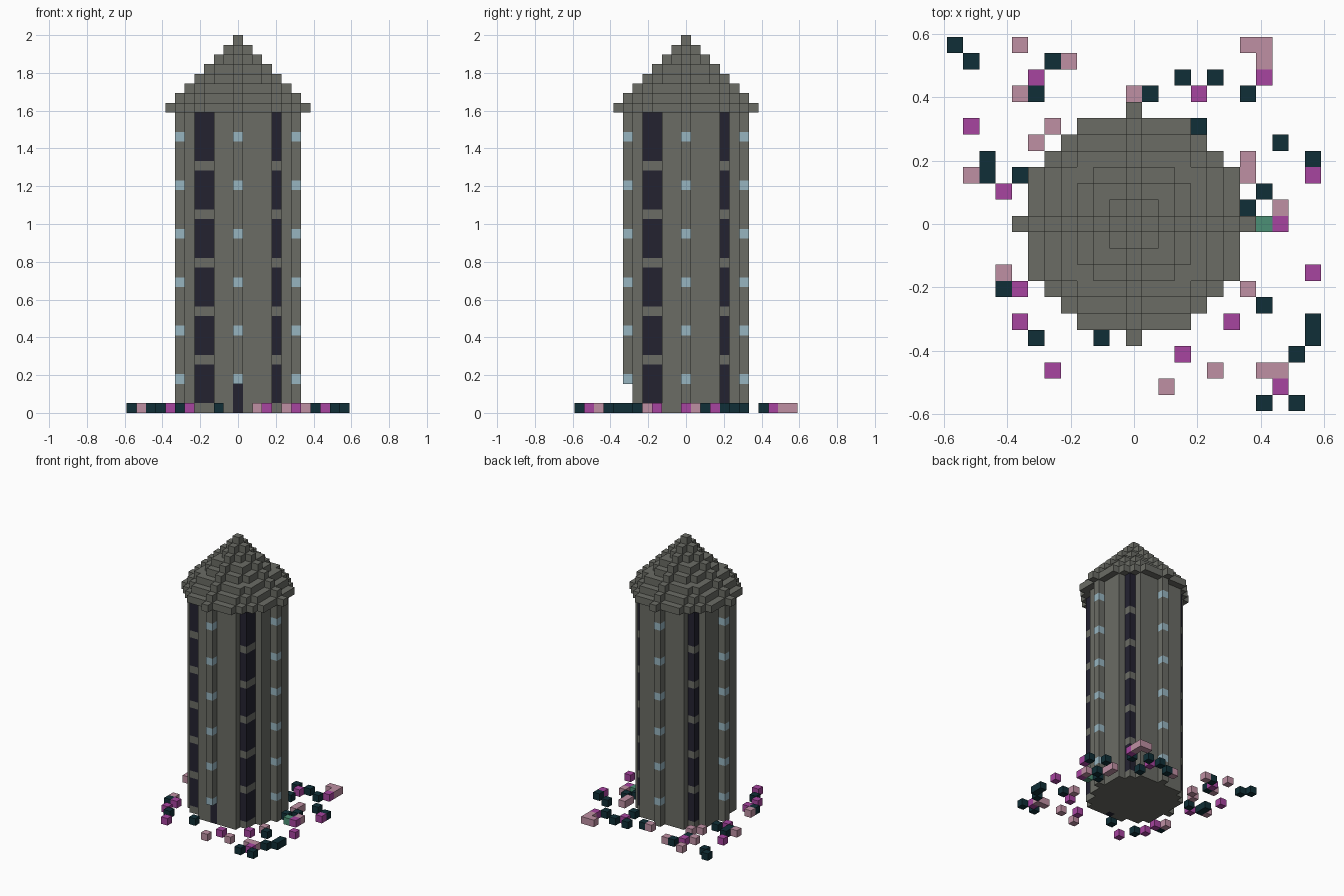
import bpy
import bmesh
from mathutils import Vector

if "Cube" in bpy.data.objects:
    bpy.data.objects.remove(bpy.data.objects["Cube"], do_unlink=True)

V = 2 / 39           # block size
WALL_TOP = 31        # layers of wall below the roof
RADIUS = 6


def make_material(name, color):
    mat = bpy.data.materials.new(name)
    mat.use_nodes = True
    mat.diffuse_color = (*color, 1)
    mat.node_tree.nodes["Principled BSDF"].inputs["Base Color"].default_value = (*color, 1)
    return mat


stone = make_material("stone grey", (0.145, 0.15, 0.13))
dark = make_material("dark opening", (0.017, 0.016, 0.03))
glass = make_material("pale blue glass", (0.31, 0.46, 0.53))
teal = make_material("dark teal", (0.005, 0.028, 0.038))
pink = make_material("dusty pink", (0.52, 0.28, 0.37))
magenta = make_material("magenta", (0.39, 0.058, 0.35))
green = make_material("leaf green", (0.073, 0.28, 0.18))

AXES = [Vector(a) for a in ((1, 0, 0), (0, 1, 0), (0, 0, 1))]


def build_blocks(name, cells):
    """Make one object from a {cell: material} map, keeping only outer faces."""
    mats = list(dict.fromkeys(cells.values()))
    bm = bmesh.new()
    for cell, mat in cells.items():
        center = Vector(cell) + Vector((0, 0, 0.5))
        for i in range(3):
            for sign in (-1, 1):
                n = AXES[i] * sign
                if tuple(int(c) for c in Vector(cell) + n) in cells:
                    continue
                u = AXES[(i + 1) % 3] / 2
                w = AXES[(i + 2) % 3] / 2 * sign
                mid = center + n / 2
                corners = (mid - u - w, mid + u - w, mid + u + w, mid - u + w)
                face = bm.faces.new([bm.verts.new(c * V) for c in corners])
                face.material_index = mats.index(mat)
    bmesh.ops.remove_doubles(bm, verts=bm.verts, dist=V / 100)
    mesh = bpy.data.meshes.new(name)
    bm.to_mesh(mesh)
    bm.free()
    for mat in mats:
        mesh.materials.append(mat)
    obj = bpy.data.objects.new(name, mesh)
    bpy.context.collection.objects.link(obj)
    return obj


def disc(r):
    span = range(-r, r + 1)
    return [(x, y) for x in span for y in span if x * x + y * y <= r * r]


# Tower wall: round shaft with tall slots on the diagonals and small panes on the ribs
recesses = {(5, -3), (-3, -5)}
slots = {(4, 4), (-4, 4), (4, -4), (-4, -4), (4, -3), (-3, -4)}
wall = {}
for z in range(WALL_TOP):
    for x, y in disc(RADIUS):
        doorway = z < 3 and x == 0
        if (x, y) in recesses or (doorway and y == -RADIUS):
            continue
        mat = stone
        if (x, y) in slots and (z % 5 or z == WALL_TOP - 1):
            mat = dark
        elif RADIUS in (abs(x), abs(y)) and z % 5 == 3:
            mat = glass
        elif doorway and y == 1 - RADIUS:
            mat = dark
        wall[x, y, z] = mat
build_blocks("tower_wall", wall)

# Stepped conical roof
roof = {(x, y, WALL_TOP + 7 - r): stone for r in range(8) for x, y in disc(r)}
build_blocks("stepped_roof", roof)

# Flower blocks scattered around the base, laid out as a plan from back to front
plan = [
    "t...p.............pp",
    ".t....tp...........p",
    ".....m........t.t..m",
    "....pt.....pt..m..t",
    "",
    ".m....p........t",
    ".....p..............t",
    "..t...............p...t",
    ".pt.t.............p...m",
    "...m...............t",
    "..................t.p",
    "...................gm",
    "",
    "",
    "...p..................m",
    "...tm.............p",
    "...................t",
    "....m............m....t",
    ".....t...t............t",
    "..............m......t",
    "......m.........p..pp",
    ".............p......m",
    "...................t.t",
]
kinds = {"t": ("dark_shrubs", teal), "p": ("pink_flowers", pink),
         "m": ("magenta_flowers", magenta), "g": ("green_shrub", green)}
for key, (name, mat) in kinds.items():
    build_blocks(name, {(col - 11, 11 - row, 0): mat
                        for row, line in enumerate(plan)
                        for col, mark in enumerate(line) if mark == key})
